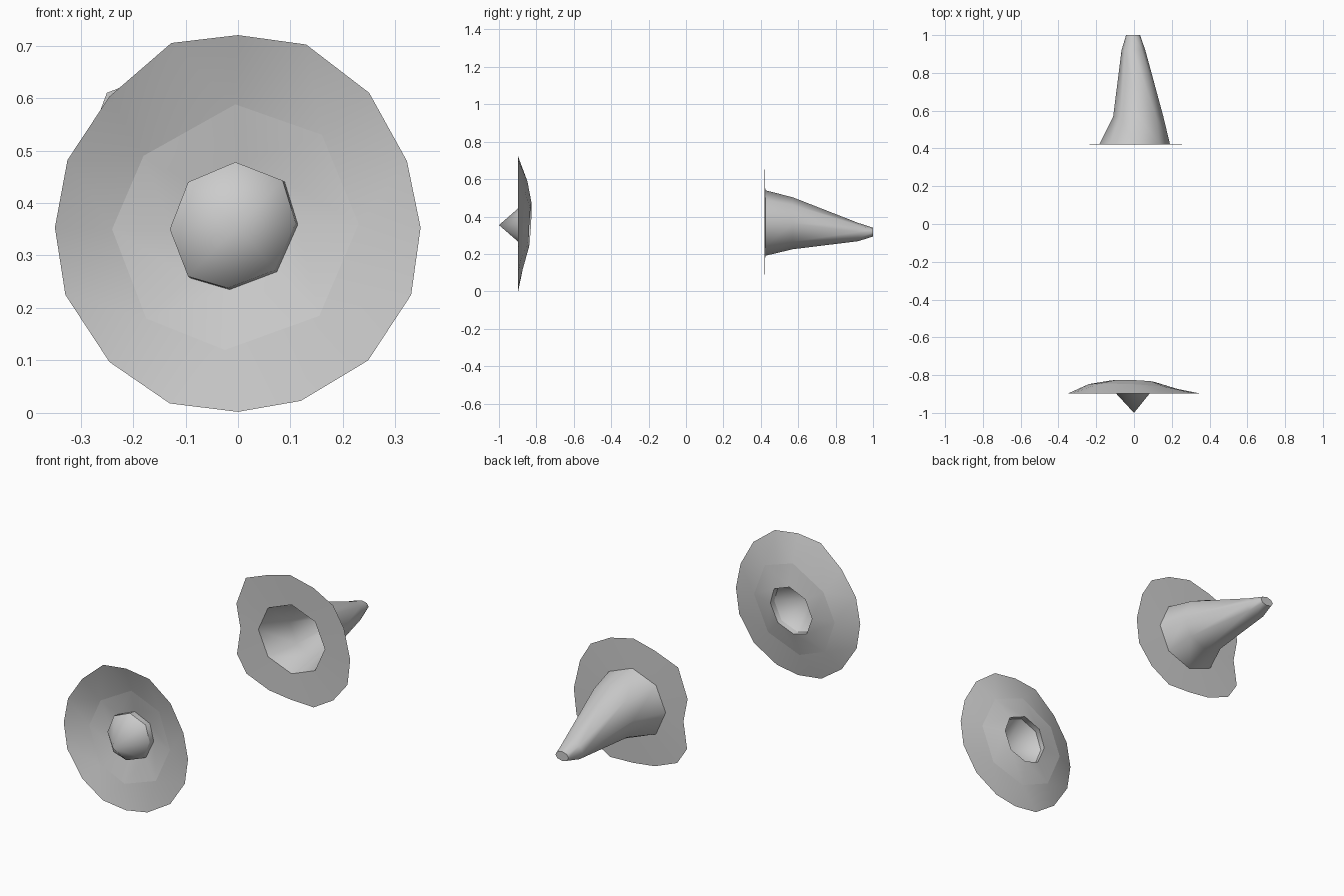
import bpy, math

if "Cube" in bpy.data.objects:
    bpy.data.objects.remove(bpy.data.objects["Cube"])

grey = bpy.data.materials.new("plain grey")
grey.diffuse_color = (0.6, 0.6, 0.6, 1)
grey.use_nodes = True
grey.node_tree.nodes["Principled BSDF"].inputs["Base Color"].default_value = grey.diffuse_color


def build(name, rings, angle=60, cap=False):
    """Skin a list of vertex rings; each next ring has the same count, half, or one point."""
    verts, faces, starts = [], [], []
    for r in rings:
        starts.append(len(verts))
        verts += r
    for k in range(len(rings) - 1):
        a, b = starts[k], starts[k + 1]
        n, m = len(rings[k]), len(rings[k + 1])
        if m == 1:
            faces += [(a + i, a + (i + 1) % n, b) for i in range(n)]
        elif m == n:
            for i in range(n):
                j = (i + 1) % n
                faces.append((a + i, a + j, b + j, b + i))
        else:
            for i in range(m):
                j = (i + 1) % m
                o0, o1, o2 = a + 2 * i, a + 2 * i + 1, a + (2 * i + 2) % n
                faces += [(o0, o1, b + i), (o1, b + j, b + i), (o1, o2, b + j)]
    if cap:
        faces.append(tuple(range(starts[-1], len(verts))))
    me = bpy.data.meshes.new(name)
    me.from_pydata(verts, [], faces)
    me.materials.append(grey)
    ob = bpy.data.objects.new(name, me)
    bpy.context.collection.objects.link(ob)
    bpy.ops.object.select_all(action='DESELECT')
    ob.select_set(True)
    bpy.context.view_layer.objects.active = ob
    bpy.ops.object.shade_smooth_by_angle(angle=math.radians(angle))
    return ob


def lift(points, y, tilt_x=0, tilt_z=0, dx=0, dz=0):
    """Place a 2D (x, z) outline at depth y, optionally tilted or shifted."""
    return [(x + dx, y + tilt_x * x + tilt_z * (z - 0.353), z + dz) for x, z in points]


def oval(x0, x1, z0, z1, y, n=8):
    """Ring at depth y spanning the given x and z limits."""
    return [((x0 + x1) / 2 + (x1 - x0) / 2 * math.cos(2 * math.pi * i / n), y,
             (z0 + z1) / 2 + (z1 - z0) / 2 * math.sin(2 * math.pi * i / n)) for i in range(n)]


# Outlines, counter-clockwise from +x
dish_rim = [(.348, .353), (.322, .48), (.25, .61), (.13, .702), (0, .72), (-.127, .705),
            (-.245, .603), (-.325, .482), (-.349, .353), (-.329, .225), (-.245, .097),
            (-.13, .018), (0, .002), (.12, .023), (.248, .1), (.33, .225)]
dish_mid = [(.23, .36), (.16, .53), (-.005, .588), (-.18, .49),
            (-.24, .35), (-.175, .18), (-.025, .12), (.155, .185)]
cone_base = [(.11, .362), (.085, .443), (-.005, .478), (-.095, .44),
             (-.13, .35), (-.095, .26), (-.02, .238), (.07, .272)]
plate_rim = [(.335, .35), (.30, .50), (.24, .60), (.13, .66), (0, .69), (-.12, .66),
             (-.25, .61), (-.303, .465), (-.28, .345), (-.30, .21), (-.245, .125),
             (-.12, .075), (0, .06), (.13, .055), (.24, .12), (.32, .22)]

# Front dish: outer and inner bands, then the hollow pointed centre
mid = lift(dish_mid, -.861, -.055, .055)
hole = lift(cone_base, -.834, -.04, .06, .004, -.003)
base = lift(cone_base, -.862, -.02, .03)
build("dish_outer_band", [lift(dish_rim, -.897), mid])
build("dish_inner_band", [mid, hole])
build("dish_collar", [hole, base])
build("dish_centre_cone", [base, [(0, -1, .354)]])

# Rear flat plate with a hole, and the hollow horn behind it
horn_base = oval(-.183, .19, .19, .54, .424)
build("rear_plate", [lift(plate_rim, .42), horn_base])
build("rear_horn", [horn_base,
                    oval(-.11, .155, .225, .503, .57),
                    oval(-.066, .06, .268, .366, .92),
                    oval(-.042, .032, .293, .34, 1)], cap=True)
